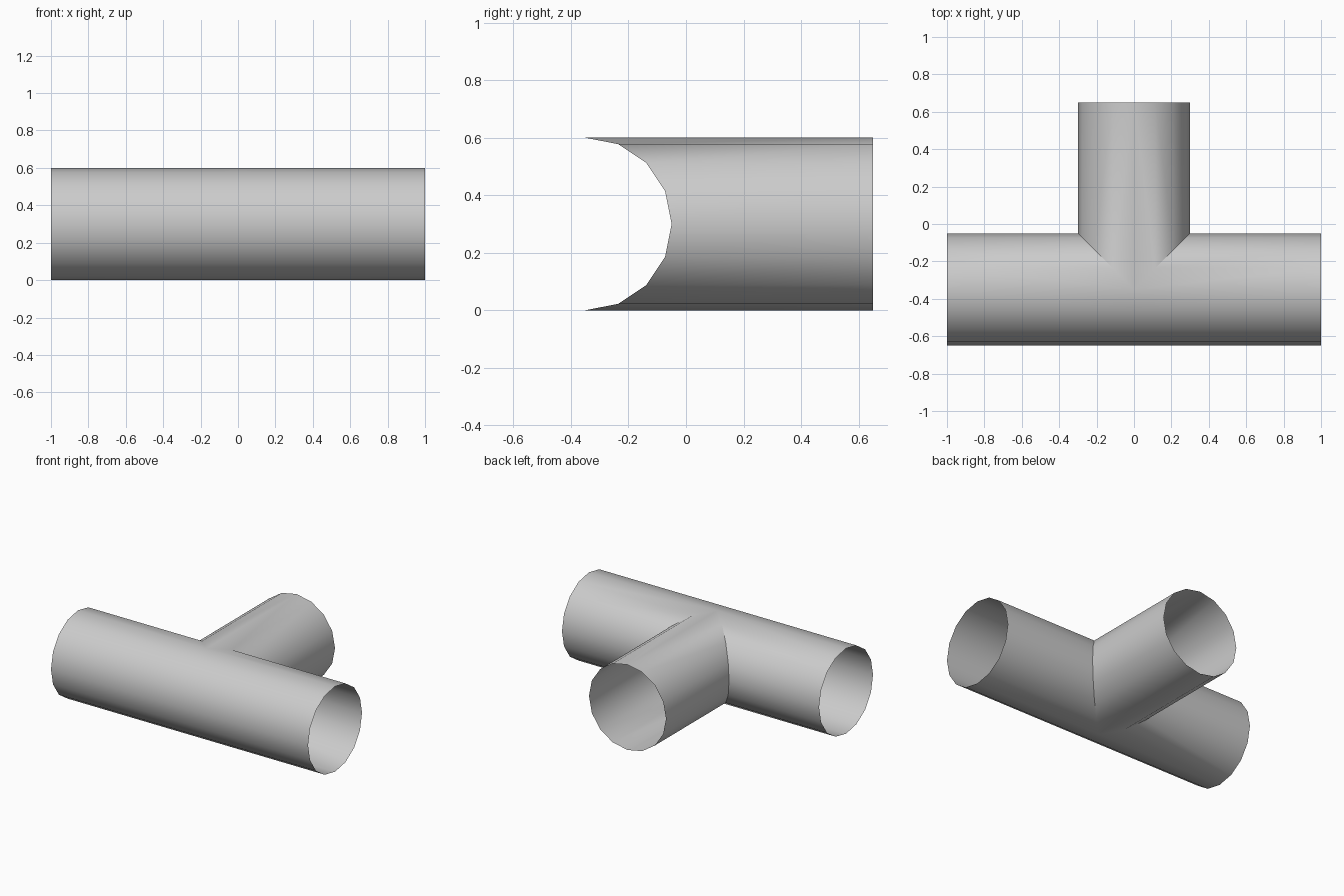
import bpy, bmesh, math

cube = bpy.data.objects.get("Cube")
if cube:
    bpy.data.objects.remove(cube, do_unlink=True)

R = 0.3             # pipe radius
SIDES = 16
AXIS_Y = -0.35      # centre line of the main pipe
BACK_Y = 0.65       # open end of the branch
HALF = 1.0          # half length of the main pipe

grey = bpy.data.materials.new("light grey")
grey.use_nodes = True
colour = (0.6, 0.6, 0.6, 1)
grey.diffuse_color = colour
grey.node_tree.nodes["Principled BSDF"].inputs["Base Color"].default_value = colour

bm = bmesh.new()


def strip(start, end):
    """Bridge two matching rows of points with quads, skipping collapsed corners."""
    for i in range(len(start) - 1):
        loop = []
        for v in (start[i], start[i + 1], end[i + 1], end[i]):
            if v not in loop:
                loop.append(v)
        bm.faces.new(loop)


angles = [2 * math.pi * i / SIDES for i in range(SIDES + 1)]
half = SIDES // 2

# Mitred seam where the branch meets the back of the main pipe
seam = [bm.verts.new((R * math.sin(a), AXIS_Y + R * math.sin(a), R + R * math.cos(a)))
        for a in angles[:half + 1]]

# Main pipe: the back starts at the seam, the front at the middle
front = [bm.verts.new((0, AXIS_Y + R * math.sin(a), R + R * math.cos(a)))
         for a in angles[half + 1:-1]]
inner = seam + front + [seam[0]]
outer = [bm.verts.new((HALF, AXIS_Y + R * math.sin(a), R + R * math.cos(a)))
         for a in angles[:-1]]
strip(inner, outer + [outer[0]])

# Branch pipe: from the seam to the open back end
rim = [bm.verts.new((v.co.x, BACK_Y, v.co.z)) for v in seam]
strip(rim, seam)

# Point every face away from its own pipe axis
bm.normal_update()
for f in bm.faces:
    c = f.calc_center_median()
    on_branch = any(v in rim for v in f.verts)
    side = c.x * f.normal.x if on_branch else (c.y - AXIS_Y) * f.normal.y
    if side + (c.z - R) * f.normal.z < 0:
        f.normal_flip()

mesh = bpy.data.meshes.new("tee_pipe")
bm.to_mesh(mesh)
bm.free()
mesh.materials.append(grey)
pipe = bpy.data.objects.new("tee_pipe", mesh)
bpy.context.collection.objects.link(pipe)

# Mirror the other half, then smooth the round walls and keep the seam sharp
bpy.ops.object.select_all(action="DESELECT")
pipe.select_set(True)
bpy.context.view_layer.objects.active = pipe
mirror = pipe.modifiers.new("Mirror", "MIRROR")
mirror.use_axis = (True, False, False)
mirror.use_clip = True
bpy.ops.object.modifier_apply(modifier=mirror.name)
bpy.ops.object.shade_smooth_by_angle(angle=math.radians(30))
